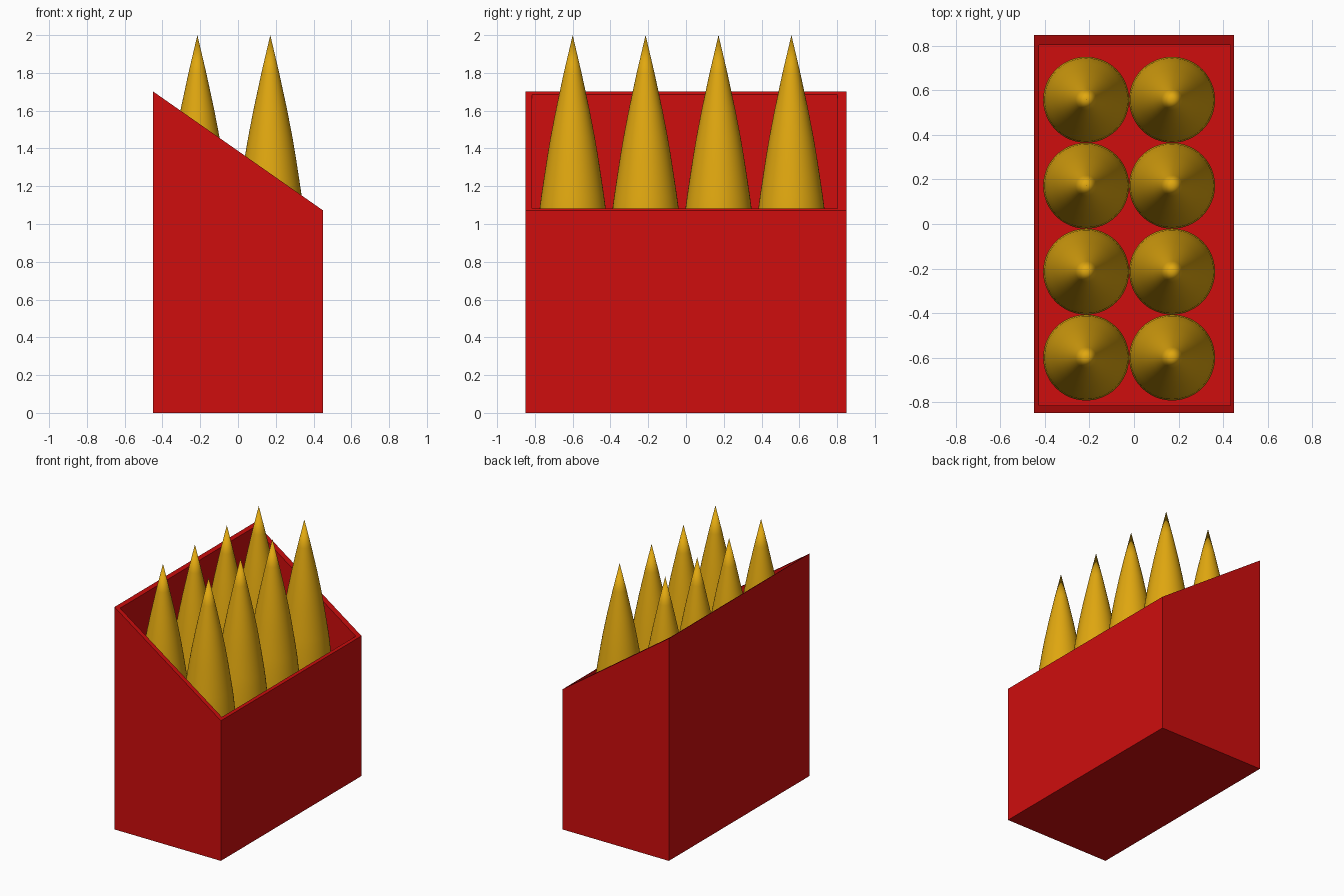
import bpy, bmesh, math

if "Cube" in bpy.data.objects:
    bpy.data.objects.remove(bpy.data.objects["Cube"])

def material(name, rgb):
    m = bpy.data.materials.new(name)
    m.diffuse_color = (*rgb, 1)
    m.use_nodes = True
    m.node_tree.nodes["Principled BSDF"].inputs["Base Color"].default_value = m.diffuse_color
    return m

red = material("red", (0.62, 0.004, 0.004))
gold = material("gold", (0.75, 0.39, 0.005))

def add_object(name, bm, mat):
    bmesh.ops.recalc_face_normals(bm, faces=bm.faces)
    me = bpy.data.meshes.new(name)
    bm.to_mesh(me)
    bm.free()
    me.materials.append(mat)
    ob = bpy.data.objects.new(name, me)
    bpy.context.collection.objects.link(ob)
    return ob

# Open carton with a rim sloping down towards +x
def rim_z(x):
    return 1.387 - 0.70 * x

bm = bmesh.new()

def ring(x0, x1, y0, y1, z=None):
    pts = [(x0, y0), (x1, y0), (x1, y1), (x0, y1)]
    return [bm.verts.new((x, y, rim_z(x) if z is None else z)) for x, y in pts]

inner = (-0.427, 0.434, -0.815, 0.803)
outer = (-0.45, 0.45, -0.85, 0.85)
rings = [ring(*outer, 0), ring(*outer), ring(*inner), ring(*inner, 0.03)]
for a, b in zip(rings, rings[1:]):
    for i in range(4):
        j = (i + 1) % 4
        bm.faces.new((a[i], a[j], b[j], b[i]))
bm.faces.new(rings[0])
bm.faces.new(rings[-1])
add_object("carton", bm, red)

# Pointed rods: a round profile swept around z
profile = [(0.193, 0.03), (0.193, 0.85), (0.187, 0.96), (0.174, 1.09), (0.166, 1.15),
           (0.151, 1.25), (0.134, 1.36), (0.117, 1.46), (0.088, 1.61), (0.047, 1.80)]

def pointed_rod(name, cx, cy, n=48):
    bm = bmesh.new()
    loops = [[bm.verts.new((cx + r * math.cos(2 * math.pi * k / n),
                            cy + r * math.sin(2 * math.pi * k / n), z)) for k in range(n)]
             for r, z in profile]
    tip = bm.verts.new((cx, cy, 2.0))
    for k in range(n):
        j = (k + 1) % n
        for a, b in zip(loops, loops[1:]):
            bm.faces.new((a[k], a[j], b[j], b[k]))
        bm.faces.new((loops[-1][k], loops[-1][j], tip))
    bm.faces.new(loops[0])
    for f in bm.faces:
        f.smooth = len(f.verts) < 5
    for e in bm.edges:
        e.smooth = all(f.smooth for f in e.link_faces)
    add_object(name, bm, gold)

for i in range(2):
    for j in range(4):
        pointed_rod(f"pointed_rod_{i}_{j}", -0.215 + 0.386 * i, -0.60 + 0.386 * j)
